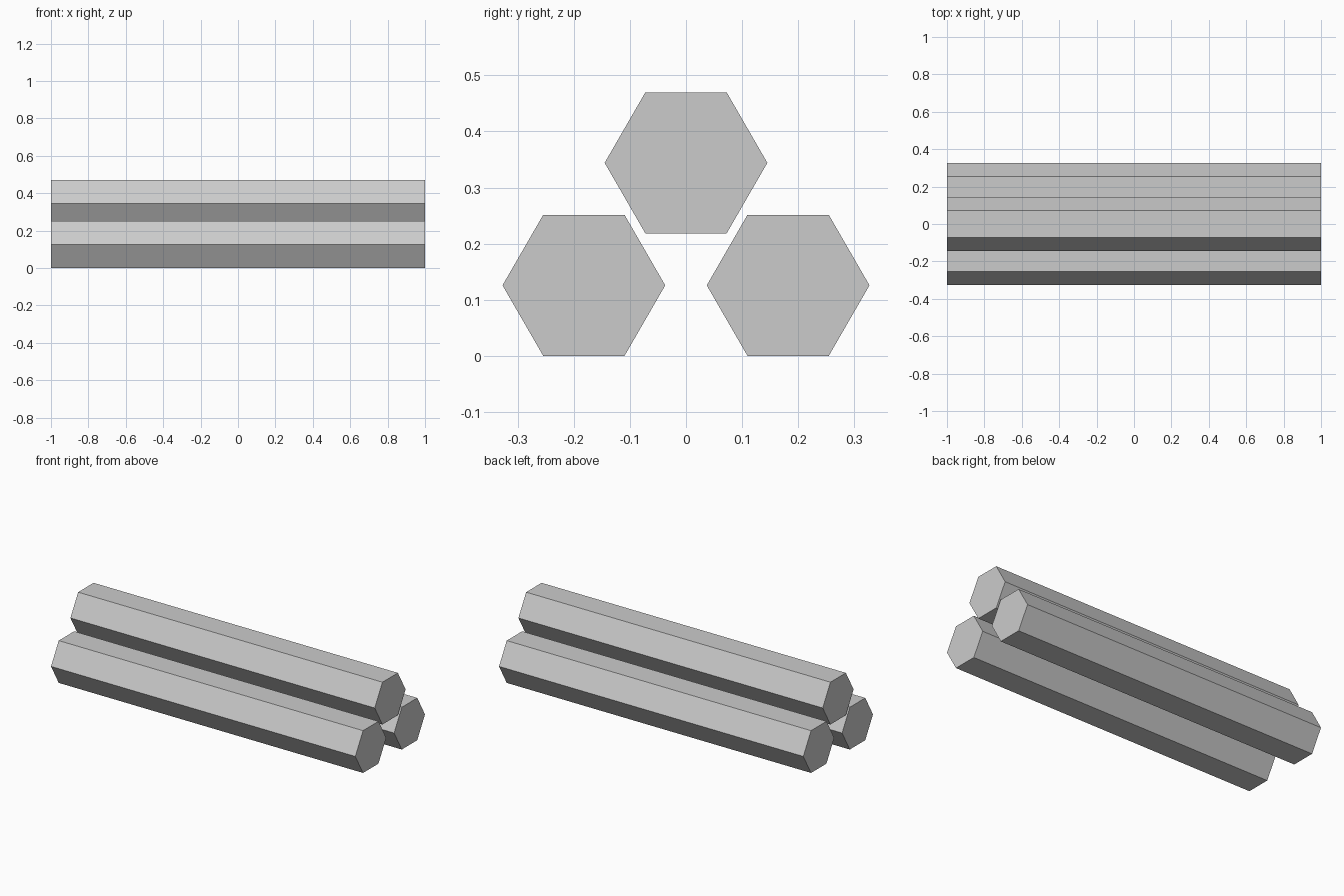
import bpy
from math import pi

if "Cube" in bpy.data.objects:
    bpy.data.objects.remove(bpy.data.objects["Cube"])

RADIUS = 0.145   # corner radius of the hexagonal section
LENGTH = 2.0


def hex_bar(name, y, z):
    # Hexagonal bar along x, with flats at top and bottom
    bpy.ops.mesh.primitive_cylinder_add(vertices=6, radius=RADIUS, depth=LENGTH)
    bar = bpy.context.object
    bar.name = name
    bar.rotation_euler = (pi / 2, 0, pi / 2)   # axis to x, corners to +-y
    bpy.ops.object.transform_apply(location=False, rotation=True, scale=False)
    # Make sure the corners point sideways and the flats lie level
    if max(v.co.z for v in bar.data.vertices) > RADIUS * 0.95:
        bar.rotation_euler = (pi / 6, 0, 0)
        bpy.ops.object.transform_apply(location=False, rotation=True, scale=False)
    bar.location = (0, y, z)


# Two bars on the ground, one resting above the gap
hex_bar("front_lower_bar", -0.182, 0.1257)
hex_bar("back_lower_bar", 0.182, 0.1257)
hex_bar("upper_bar", 0.0, 0.344)
